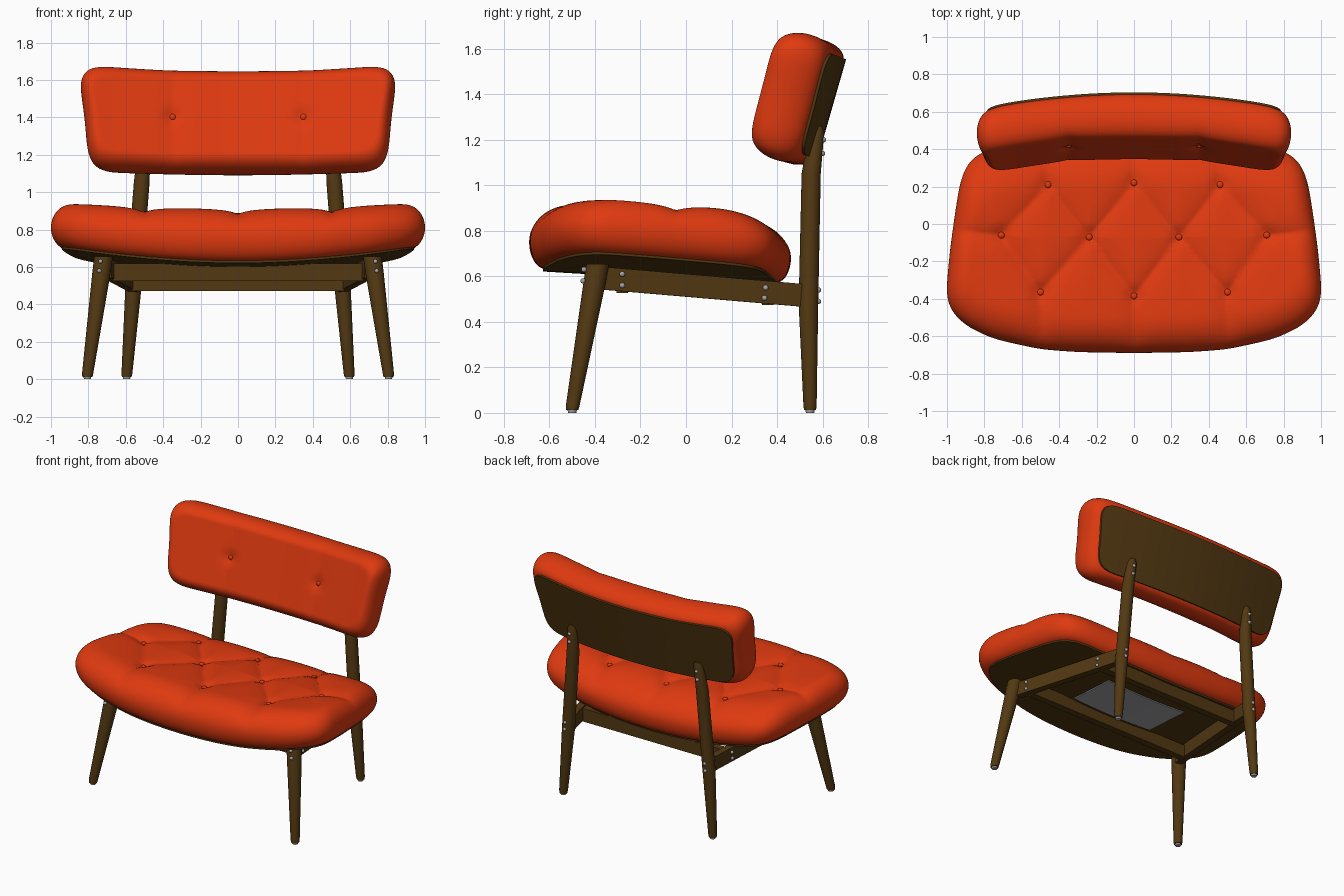
import bpy, bmesh, math
from mathutils import Vector

if "Cube" in bpy.data.objects:
    bpy.data.objects.remove(bpy.data.objects["Cube"])


def material(name, rgb):
    m = bpy.data.materials.new(name)
    m.diffuse_color = (*rgb, 1)
    m.use_nodes = True
    m.node_tree.nodes["Principled BSDF"].inputs["Base Color"].default_value = m.diffuse_color
    return m


RED = material("red fabric", (0.74, 0.042, 0.005))
WOOD = material("dark wood", (0.085, 0.040, 0.006))
GREY = material("grey metal", (0.38, 0.38, 0.40))


def finish(name, bm, mat, angle=40):
    bmesh.ops.remove_doubles(bm, verts=bm.verts, dist=1e-5)
    bmesh.ops.recalc_face_normals(bm, faces=bm.faces)
    me = bpy.data.meshes.new(name)
    bm.to_mesh(me)
    bm.free()
    me.materials.append(mat)
    ob = bpy.data.objects.new(name, me)
    bpy.context.collection.objects.link(ob)
    bpy.ops.object.select_all(action='DESELECT')
    ob.select_set(True)
    bpy.context.view_layer.objects.active = ob
    bpy.ops.object.shade_smooth_by_angle(angle=math.radians(angle))
    return ob


def outline(half, n=240, smooth=8):
    """Mirror a half outline, space it evenly and soften the corners."""
    pts = [Vector(p) for p in half]
    pts += [Vector((-p.x, p.y)) for p in reversed(pts[1:-1])]
    segs = list(zip(pts, pts[1:] + pts[:1]))
    step = sum((b - a).length for a, b in segs) / n
    out, carry = [], 0.0
    for a, b in segs:
        length = (b - a).length
        while carry < length - 1e-7:
            out.append(a.lerp(b, carry / length))
            carry += step
        carry -= length
    for _ in range(smooth):
        out = [(out[i - 1] + out[i] * 2 + out[(i + 1) % len(out)]) / 4 for i in range(len(out))]
    return out


def loft(name, pts, place, rings, mat, angle=40):
    """Rings are (scale, side inset, low inset, high inset, height fraction)."""
    hx = max(p.x for p in pts)
    lo, hi = -min(p.y for p in pts), max(p.y for p in pts)
    bm = bmesh.new()
    loops = []
    for k, ix, il, ih, h in rings:
        loops.append([bm.verts.new(place(
            p.x * (1 - ix / hx) * k,
            p.y * (1 - (il / lo if p.y < 0 else ih / hi)) * k, h)) for p in pts])
    n = len(pts)
    for a, b in zip(loops, loops[1:]):
        for i in range(n):
            j = (i + 1) % n
            bm.faces.new((a[i], a[j], b[j], b[i]))
    return finish(name, bm, mat, angle)


def cushion_rings(bottom, top, mid=0.4, inner=44):
    rings = [(i / 6, bottom, bottom, bottom, 0) for i in range(6)]
    for i in range(9):
        a = math.pi / 2 * (1 - i / 8)
        d = bottom * (1 - math.cos(a))
        rings.append((1, d, d, d, mid * (1 - math.sin(a))))
    for i in range(1, 15):
        a = math.pi / 2 * i / 14
        rings.append((1, *[t * (1 - math.cos(a)) for t in top], mid + (1 - mid) * math.sin(a)))
    return rings + [(1 - i / inner, *top, 1) for i in range(1, inner + 1)]


def plate_rings(inset, h0, h1):
    ks = [i / 10 for i in range(11)]
    return ([(k, inset, inset, inset, h0) for k in ks]
            + [(k, inset, inset, inset, h1) for k in reversed(ks)])


def relief(x, y, creases, buttons, depth, width):
    """Depth of the stitched creases and button dimples."""
    p, d = Vector((x, y)), 0.0
    for a, b in creases:
        a, b = Vector(a), Vector(b)
        t = max(0, min(1, (p - a).dot(b - a) / (b - a).length_squared))
        d = max(d, depth * math.exp(-(p - a.lerp(b, t)).length / width))
    for q in buttons:
        d += 0.016 * math.exp(-((p - Vector(q)).length / 0.045) ** 2)
    return d


def ball(name, loc, r, mat, squash=(1, 1, 1)):
    bm = bmesh.new()
    bmesh.ops.create_uvsphere(bm, u_segments=14, v_segments=8, radius=r)
    for v in bm.verts:
        v.co = Vector(loc) + Vector([c * s for c, s in zip(v.co, squash)])
    return finish(name, bm, mat, 80)


def leg(name, stations):
    """Round tapered leg through (x, y, z, radius) stations."""
    bm = bmesh.new()
    rings = [[bm.verts.new((x + r * math.cos(a * math.tau / 24), y + r * math.sin(a * math.tau / 24), z))
              for a in range(24)] for x, y, z, r in stations]
    for a, b in zip(rings, rings[1:]):
        for i in range(24):
            bm.faces.new((a[i], a[(i + 1) % 24], b[(i + 1) % 24], b[i]))
    bm.faces.new(rings[0])
    bm.faces.new(rings[-1])
    return finish(name, bm, WOOD)


def beam(name, a, b, w, h):
    a, b = Vector(a), Vector(b)
    side = (b - a).cross(Vector((0, 0, 1))).normalized() * w / 2
    up = Vector((0, 0, h / 2))
    bm = bmesh.new()
    ends = [[bm.verts.new(p + s) for s in (side + up, side - up, -side - up, up - side)] for p in (a, b)]
    for i in range(4):
        j = (i + 1) % 4
        bm.faces.new((ends[0][i], ends[0][j], ends[1][j], ends[1][i]))
    bm.faces.new(ends[0])
    bm.faces.new(ends[1])
    return finish(name, bm, WOOD)


# Seat: dished, tilted cushion with diamond tufting
CY = -0.11
seat_half = [(0, -.69), (.3, -.685), (.5, -.67), (.75, -.615), (.9, -.545), (.985, -.46), (1.005, -.37),
             (.985, -.15), (.965, 0), (.935, .2), (.905, .3), (.85, .37), (.75, .405), (.5, .44), (.25, .458), (0, .462)]
seat_pts = outline([(x, y - CY) for x, y in seat_half])
back_row = [(-.46, .21), (0, .22), (.46, .21)]
mid_row = [(-.71, -.06), (-.24, -.07), (.24, -.07), (.71, -.06)]
front_row = [(-.5, -.365), (0, -.385), (.5, -.365)]
seat_buttons = back_row + mid_row + front_row
seat_creases = [(q, mid_row[i + s]) for row in (back_row, front_row) for i, q in enumerate(row) for s in (0, 1)]
seat_creases += [(q, (q[0], .6)) for q in back_row] + [(q, (q[0], -.8)) for q in front_row]
seat_creases += [(mid_row[0], (-1.1, -.02)), (mid_row[3], (1.1, -.02))]


def seat_place(x, y, f):
    y += CY
    low = 0.595 + 0.1 * x * x - 0.06 * y
    h = f * (0.287 - 0.055 * x * x)
    if f > 0.4:
        h -= ((f - .4) / .6) ** 2 * relief(x, y, seat_creases, seat_buttons, .028, .07)
    return Vector((x, y, low + h))


loft("seat_cushion", seat_pts, seat_place, cushion_rings(.07, (.12, .2, .28)), RED, 60)
loft("seat_shell", seat_pts, seat_place, plate_rings(.06, -.04, .06), WOOD)
for q in seat_buttons:
    ball("seat_button", seat_place(q[0], q[1] - CY, 1) + Vector((0, 0, .004)), .018, RED, (1, 1, .6))

# Grey panel under the seat
panel_pts = outline([(0, -.18), (.33, -.18), (.33, .18), (0, .18)], 80, 0)
loft("underseat_panel", panel_pts, lambda x, y, f: seat_place(x, y + .06, f), plate_rings(0, -.065, -.035), GREY)

# Backrest: curved, reclined cushion on a wooden panel
UP, FWD = Vector((0, .276, .961)), Vector((0, -.961, .276))
back_half = [(0, -.283), (.4, -.283), (.7, -.285), (.775, -.26), (.805, -.18), (.82, 0), (.84, .15), (.845, .21),
             (.815, .27), (.74, .288), (.4, .28), (0, .28)]
back_pts = outline(back_half)
back_buttons = [(-.35, 0), (.35, 0)]
back_creases = [((x, -.4), (x, .4)) for x in (-.35, .35)]


def back_place(x, v, f):
    h = f * 0.235 + 0.13 * x * x
    if f > 0.4:
        h -= ((f - .4) / .6) ** 2 * relief(x, v, back_creases, back_buttons, .014, .09)
    return Vector((x, .63, 1.34)) + UP * v + FWD * h


loft("backrest_cushion", back_pts, back_place, cushion_rings(.06, (.07, .08, .08), .45), RED, 60)
loft("backrest_panel", back_pts, back_place, plate_rings(.055, -.05, .05), WOOD)
for q in back_buttons:
    ball("backrest_button", back_place(*q, 1), .018, RED, (1, .6, 1))

# Frame, legs and fittings, mirrored left and right
for s, side in ((-1, "left"), (1, "right")):
    leg("front_leg_" + side, [(s * .805, -.5, .012, .027), (s * .804, -.498, .03, .03),
                              (s * .73, -.402, .57, .049), (s * .719, -.388, .655, .05)])
    leg("rear_leg_" + side, [(s * .595, .545, .012, .026), (s * .594, .545, .03, .029), (s * .56, .538, .48, .043),
                             (s * .515, .55, 1.05, .042), (s * .502, .573, 1.23, .034), (s * .5, .578, 1.26, .022)])
    beam("side_rail_" + side, (s * .70, -.37, .592), (s * .555, .53, .515), .05, .1)
    for x, y in ((.805, -.5), (.595, .545)):
        leg("foot_cap_" + side, [(s * x, y, 0, .018), (s * x, y, .014, .021)]).data.materials[0] = GREY
    screws = [(.735, -.448, .63), (.742, -.452, .58), (.713, -.28, .61), (.713, -.28, .56),
              (.612, .35, .55), (.612, .345, .505), (.556, .582, .54), (.56, .582, .49),
              (.506, .604, 1.2), (.51, .6, 1.14)]
    for x, y, z in screws:
        ball("screw_" + side, (s * x, y, z), .012, GREY)
beam("front_rail", (-.67, -.28, .572), (.67, -.28, .572), .05, .092)
beam("rear_rail", (-.57, .36, .52), (.57, .36, .52), .05, .094)
